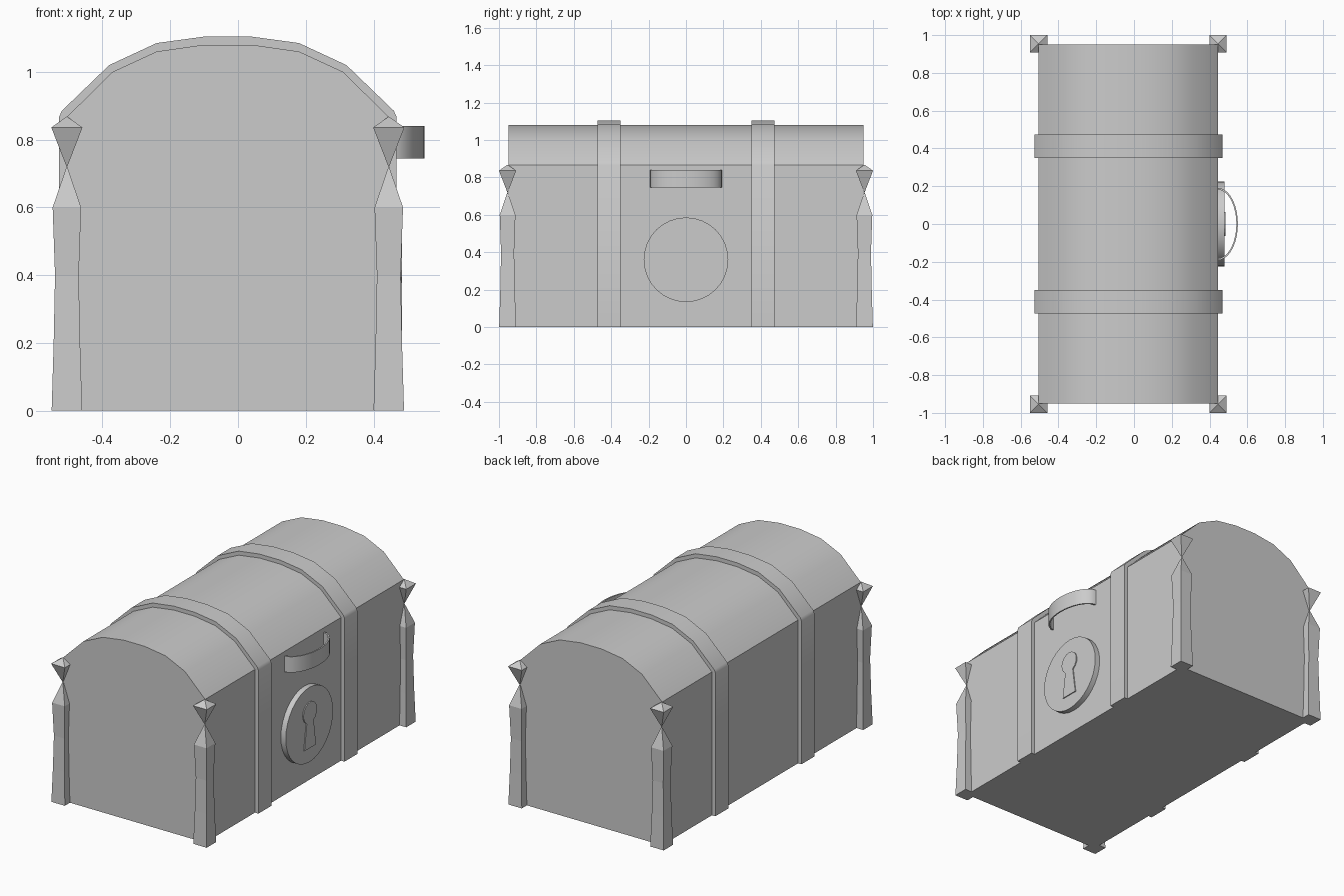
import bpy, bmesh, math

if "Cube" in bpy.data.objects:
    bpy.data.objects.remove(bpy.data.objects["Cube"])

CX = -0.03  # centre line of the chest (handle sticks out on +x)
grey = bpy.data.materials.new("plain grey")
grey.diffuse_color = (0.6, 0.6, 0.6, 1)
grey.use_nodes = True
grey.node_tree.nodes["Principled BSDF"].inputs["Base Color"].default_value = grey.diffuse_color


def make(name, bm, smooth=False):
    bmesh.ops.recalc_face_normals(bm, faces=bm.faces)
    me = bpy.data.meshes.new(name)
    bm.to_mesh(me)
    bm.free()
    ob = bpy.data.objects.new(name, me)
    bpy.context.collection.objects.link(ob)
    me.materials.append(grey)
    if smooth:
        bpy.context.view_layer.objects.active = ob
        ob.select_set(True)
        bpy.ops.object.shade_smooth_by_angle(angle=math.radians(30))
        ob.select_set(False)
    return ob


def extrude(name, pts, vec, smooth=False):
    """Closed solid from a planar outline pushed along vec."""
    bm = bmesh.new()
    a = [bm.verts.new(p) for p in pts]
    b = [bm.verts.new([p[i] + vec[i] for i in range(3)]) for p in pts]
    bm.faces.new(a)
    bm.faces.new(b[::-1])
    n = len(a)
    for i in range(n):
        j = (i + 1) % n
        bm.faces.new((a[i], b[i], b[j], a[j]))
    return make(name, bm, smooth)


def arch(half, y):
    right = [(CX + h, y, z) for h, z in half]
    left = [(CX - h, y, z) for h, z in reversed(half)]
    return right + left


# chest body with domed lid
body = [(0.475, 0), (0.475, 0.867), (0.34, 1.0), (0.21, 1.06), (0.07, 1.08)]
extrude("chest_body", arch(body, -0.95), (0, 1.9, 0), True)

# two straps wrapped around the chest
strap = [(0.498, 0), (0.498, 0.867), (0.49, 0.885), (0.35, 1.02), (0.21, 1.085), (0.07, 1.104)]
for name, y in (("front_strap", -0.473), ("back_strap", 0.35)):
    extrude(name, arch(strap, y), (0, 0.123, 0), True)

# four turned square corner posts with pointed caps
rings = [(0, 0.045), (0.2, 0.039), (0.4, 0.035), (0.6, 0.042), (0.72, 0.001), (0.836, 0.046), (0.868, 0.0005)]
for sx in (-1, 1):
    for sy in (-1, 1):
        bm = bmesh.new()
        prev = None
        for z, h in rings:
            ring = [bm.verts.new((CX + sx * 0.475 + h * u, sy * 0.954 + h * v, z))
                    for u, v in ((-1, -1), (1, -1), (1, 1), (-1, 1))]
            if prev:
                for i in range(4):
                    j = (i + 1) % 4
                    bm.faces.new((prev[i], prev[j], ring[j], ring[i]))
            else:
                bm.faces.new(ring[::-1])
            prev = ring
        bm.faces.new(prev)
        make("corner_post", bm)

# round lock plate
circle = [(0.44, 0.226 * math.cos(t), 0.36 + 0.226 * math.sin(t))
          for t in (2 * math.pi * i / 32 for i in range(32))]
extrude("lock_plate", circle, (0.038, 0, 0), True)

# raised keyhole: round top above a flared foot
key = [(0.475, 0.065 * math.cos(t), 0.435 + 0.065 * math.sin(t))
       for t in (math.radians(-60 + 300 * i / 14) for i in range(15))]
key += [(0.475, -0.055, 0.222), (0.475, 0.055, 0.222)]
extrude("keyhole", key, (0.009, 0, 0))

# curved lid handle, a thin bent strip
N = 18
ang = [-math.pi / 2 + math.pi * i / N for i in range(N + 1)]
outer = [(0.443 + 0.107 * math.cos(t), 0.192 * math.sin(t), 0.745) for t in ang]
inner = [(0.443 + 0.099 * math.cos(t), 0.182 * math.sin(t), 0.745) for t in reversed(ang)]
extrude("lid_handle", outer + inner, (0, 0, 0.095), True)
